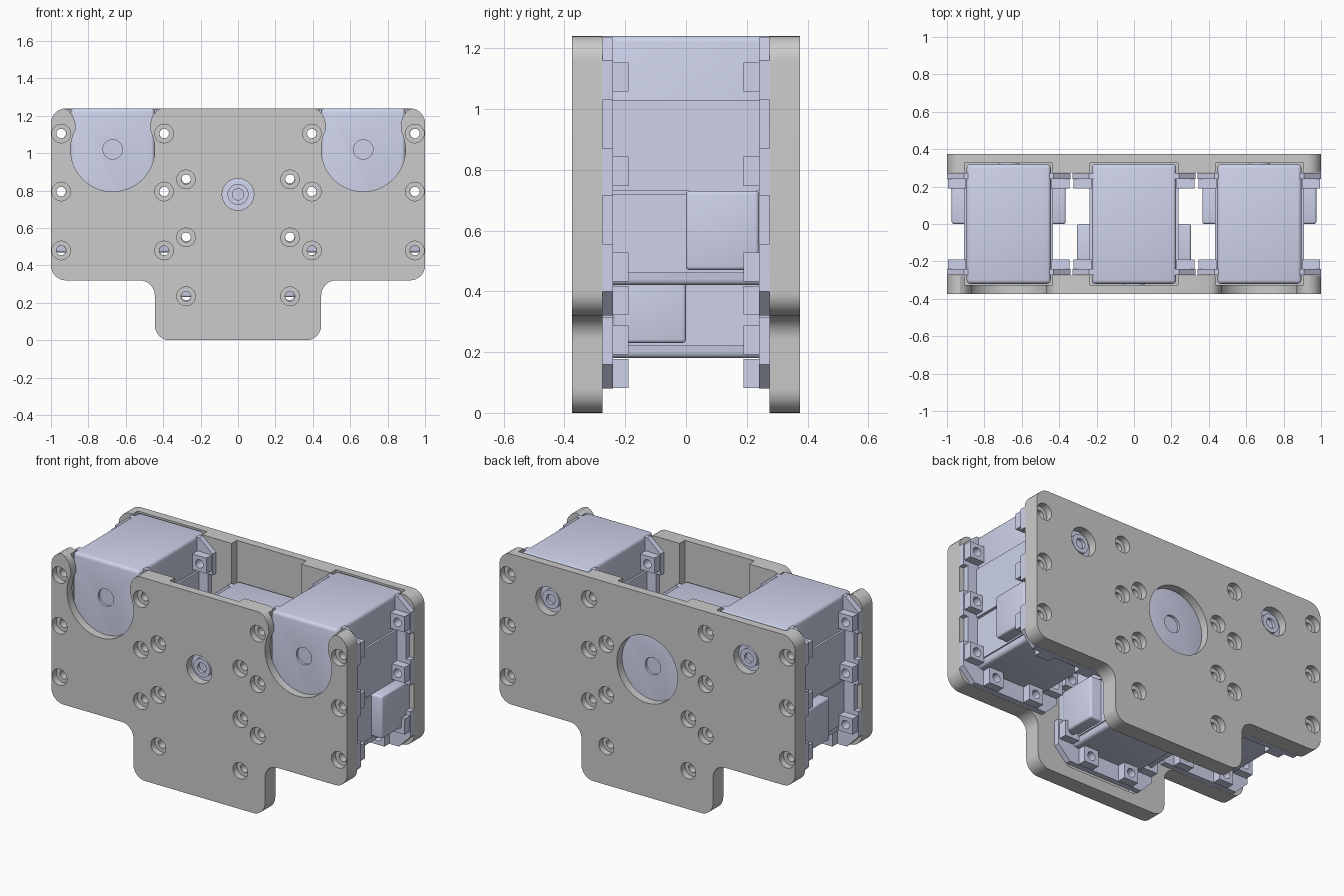
import bpy, bmesh, math

if "Cube" in bpy.data.objects:
    bpy.data.objects.remove(bpy.data.objects["Cube"])

lavender = bpy.data.materials.new("lavender")
lavender.diffuse_color = (0.62, 0.65, 0.83, 1)
lavender.use_nodes = True
lavender.node_tree.nodes["Principled BSDF"].inputs["Base Color"].default_value = lavender.diffuse_color


def prism(name, pts, y0, y1):
    """Extrude an x-z outline from y0 to y1."""
    bm = bmesh.new()
    a = [bm.verts.new((x, y0, z)) for x, z in pts]
    b = [bm.verts.new((x, y1, z)) for x, z in pts]
    bm.faces.new(a)
    bm.faces.new(b[::-1])
    n = len(pts)
    for i in range(n):
        j = (i + 1) % n
        bm.faces.new((a[i], b[i], b[j], a[j]))
    bmesh.ops.recalc_face_normals(bm, faces=bm.faces)
    me = bpy.data.meshes.new(name)
    bm.to_mesh(me)
    bm.free()
    ob = bpy.data.objects.new(name, me)
    bpy.context.collection.objects.link(ob)
    return ob


def box(name, x0, x1, y0, y1, z0, z1):
    return prism(name, [(x0, z0), (x1, z0), (x1, z1), (x0, z1)], y0, y1)


def disc(name, x, z, r, y0, y1, n=32):
    return prism(name, [(x + r * math.cos(2 * math.pi * i / n),
                         z + r * math.sin(2 * math.pi * i / n)) for i in range(n)], y0, y1)


def activate(ob):
    bpy.ops.object.select_all(action='DESELECT')
    ob.select_set(True)
    bpy.context.view_layer.objects.active = ob


def combine(ob, tool, op='DIFFERENCE'):
    """Apply a boolean and remove the tool object."""
    m = ob.modifiers.new("b", 'BOOLEAN')
    m.object, m.operation, m.solver = tool, op, 'EXACT'
    activate(ob)
    bpy.ops.object.modifier_apply(modifier=m.name)
    bpy.data.objects.remove(tool)


def bevel(ob, width):
    m = ob.modifiers.new("bevel", 'BEVEL')
    m.width, m.segments, m.limit_method = width, 3, 'ANGLE'
    activate(ob)
    bpy.ops.object.modifier_apply(modifier=m.name)


def smooth(ob):
    activate(ob)
    bpy.ops.object.shade_smooth_by_angle(angle=math.radians(30))


def rounded(corners, r, n=8):
    """Fillet every right-angled corner of an outline."""
    out = []
    for i, (x, z) in enumerate(corners):
        dirs = []
        for k in (i - 1, (i + 1) % len(corners)):
            dx, dz = corners[k][0] - x, corners[k][1] - z
            d = math.hypot(dx, dz)
            dirs.append((dx / d, dz / d))
        (ax, az), (bx, bz) = dirs
        for s in range(n + 1):
            t = math.pi / 2 * s / n
            ka, kb = r * (1 - math.sin(t)), r * (1 - math.cos(t))
            out.append((x + ax * ka + bx * kb, z + az * ka + bz * kb))
    return out


OUTER, OUT_Z, MID_Z = 0.67, 1.02, 0.78
outline = rounded([(-1, 0.32), (-0.445, 0.32), (-0.445, 0), (0.445, 0), (0.445, 0.32),
                   (1, 0.32), (1, 1.24), (-1, 1.24)], 0.08)
screws = [(s * x, z) for s in (-1, 1) for x in (0.395, 0.945) for z in (1.105, 0.795, 0.48)]
screws += [(s * 0.278, z) for s in (-1, 1) for z in (0.86, 0.55, 0.235)]


def plate(name, s):
    """Side plate: s = -1 front, +1 back."""
    def span(a, b):
        return min(s * a, s * b), max(s * a, s * b)
    ob = prism(name, outline, *span(0.275, 0.375))
    # shallow pockets that seat the motor bodies, open at the top
    for cx, low in ((-OUTER, 0.40), (0, 0.07), (OUTER, 0.40)):
        combine(ob, box("pocket", cx - 0.235, cx + 0.235, *span(0.2, 0.325), low, 1.4))
    # counterbored screw holes
    for x, z in screws:
        combine(ob, disc("hole", x, z, 0.026, *span(0.2, 0.5), 16))
        combine(ob, disc("bore", x, z, 0.05, *span(0.335, 0.5), 24))
    return ob, span


front, fspan = plate("front_plate", -1)
back, bspan = plate("back_plate", 1)

# front plate: keyhole openings with flared tops, and a small shaft hole
arc = [(0.225 * math.cos(math.radians(a)), 0.225 * math.sin(math.radians(a)))
       for a in range(-208, 29, 6)]
flare = [(0.20, 0.14), (0.213, 0.18), (0.235, 0.207), (0.265, 0.222), (0.265, 0.35)]
key = arc + flare + [(-x, z) for x, z in flare[::-1]]
for cx in (-OUTER, OUTER):
    combine(front, prism("key", [(cx + x, OUT_Z + z) for x, z in key], *fspan(0.2, 0.5)))
    combine(back, disc("hole", cx, OUT_Z, 0.085, *bspan(0.2, 0.5)))
combine(front, disc("hole", 0, MID_Z, 0.085, *fspan(0.2, 0.5)))
# back plate: large round opening for the middle motor
combine(back, disc("hole", 0, MID_Z, 0.205, *bspan(0.2, 0.5), 48))
smooth(front)
smooth(back)

# ---- one motor, built around its shaft axis, output facing -y ----
body = box("motor_body", -0.225, 0.225, -0.32, 0.32, -0.60, 0.22)
bevel(body, 0.02)
combine(body, disc("dimple", 0, 0, 0.052, -0.4, -0.305))

boss = disc("rear_boss", 0, 0, 0.056, 0.30, 0.35)
combine(boss, disc("hole", 0, 0, 0.03, 0.33, 0.4, 24))

panel = box("side_panel", -0.238, 0.238, -0.24, 0.24, -0.29, 0.01)
lower_panel = box("lower_panel", -0.232, 0.232, -0.24, 0.19, -0.56, -0.30)

# cable sockets on both sides, with a chamfered outer edge
socket = box("cable_socket", -0.305, 0.305, 0.0, 0.24, -0.55, -0.29)
bevel(socket, 0.012)

# mounting frame: chamfered sheet with drilled lugs, mirrored front to back
half = [(0.24, 0.215), (0.33, 0.14), (0.33, -0.62), (0.25, -0.70)]
frame = prism("mount_frame", half + [(-x, z) for x, z in half[::-1]], 0.24, 0.274)
lugs = [(s * 0.276, z) for s in (-1, 1) for z in (0.085, -0.225, -0.54)]
feet = [(s * 0.14, -0.65) for s in (-1, 1)]
for s in (-1, 1):
    # shallow scallops between the lugs
    for z in (-0.07, -0.385):
        x0, x1 = sorted((s * 0.30, s * 0.4))
        combine(frame, box("scallop", x0, x1, 0.2, 0.3, z - 0.08, z + 0.08))
for x, z in lugs + feet:
    combine(frame, box("lug", x - 0.048, x + 0.048, 0.19, 0.25, z - 0.048, z + 0.048), 'UNION')
for x, z in lugs + feet:
    combine(frame, disc("hole", x, z, 0.026, 0.1, 0.4, 16))
m = frame.modifiers.new("mirror", 'MIRROR')
m.use_axis = (False, True, False)
activate(frame)
bpy.ops.object.modifier_apply(modifier=m.name)

# place three copies; the middle one faces the back
parts = [body, boss, panel, lower_panel, socket, frame]
for p in parts:
    p.data.materials.clear()
    p.data.materials.append(lavender)
    smooth(p)
for label, x, z, turn in (("right", OUTER, OUT_Z, 0), ("middle", 0, MID_Z, math.pi)):
    for p in parts:
        c = p.copy()
        c.name = label + "_" + p.name
        c.location = (x, 0, z)
        c.rotation_euler.z = turn
        bpy.context.collection.objects.link(c)
for p in parts:
    p.name = "left_" + p.name
    p.location = (-OUTER, 0, OUT_Z)
